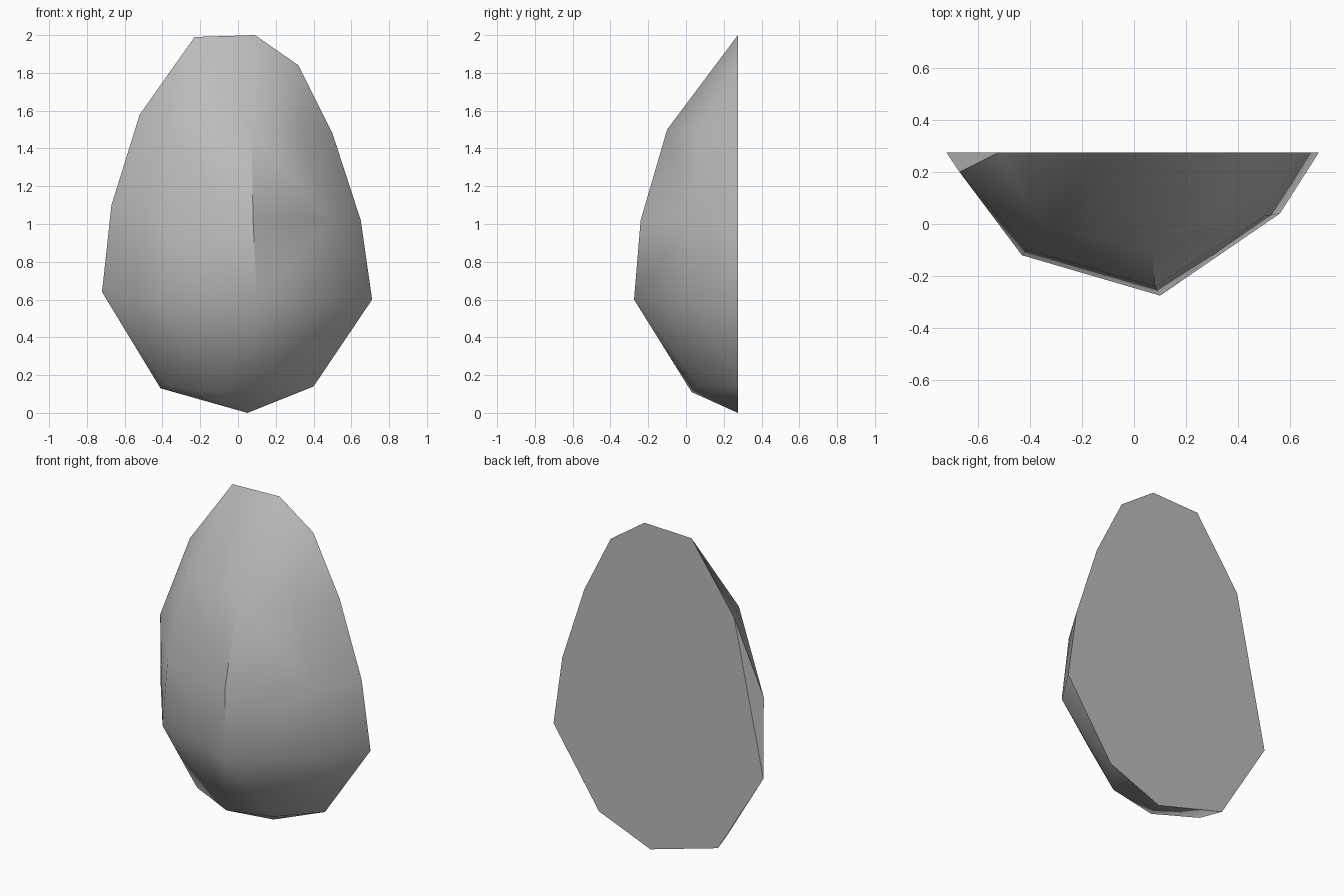
import bpy, bmesh

if "Cube" in bpy.data.objects:
    bpy.data.objects.remove(bpy.data.objects["Cube"])

BACK = 0.275  # flat rear plane

# rim of the flat back (x, z)
rim = [(-0.23, 1.99), (0.09, 2.0), (0.32, 1.84), (0.50, 1.48), (0.65, 1.02),
       (0.71, 0.60), (0.40, 0.14), (0.05, 0.0), (-0.41, 0.13), (-0.72, 0.64),
       (-0.52, 1.58)]

# bulging front corners (x, y, z)
front = [(0.07, -0.10, 1.50), (-0.36, 0.0, 1.50), (0.34, 0.07, 1.48),
         (0.08, -0.24, 1.02), (-0.41, -0.10, 1.0), (0.50, 0.03, 1.02),
         (-0.67, 0.20, 1.10), (0.10, -0.275, 0.60), (-0.43, -0.12, 0.60),
         (0.56, 0.04, 0.60), (-0.10, 0.03, 0.11), (0.20, 0.06, 0.14),
         (-0.37, 0.13, 0.14)]

# stone: convex block through all corners
bm = bmesh.new()
for x, z in rim:
    bm.verts.new((x, BACK, z))
for p in front:
    bm.verts.new(p)
res = bmesh.ops.convex_hull(bm, input=bm.verts[:])
loose = [v for v in bm.verts if not v.link_faces]
bmesh.ops.delete(bm, geom=loose, context='VERTS')
bmesh.ops.dissolve_limit(bm, angle_limit=0.02, verts=bm.verts[:], edges=bm.edges[:])
bmesh.ops.recalc_face_normals(bm, faces=bm.faces[:])

mesh = bpy.data.meshes.new("stone_half")
bm.to_mesh(mesh)
bm.free()
stone = bpy.data.objects.new("stone_half", mesh)
bpy.context.collection.objects.link(stone)

# plain grey stone
mat = bpy.data.materials.new("stone_grey")
mat.diffuse_color = (0.5, 0.5, 0.5, 1)
mat.use_nodes = True
mat.node_tree.nodes["Principled BSDF"].inputs["Base Color"].default_value = mat.diffuse_color
mesh.materials.append(mat)

# soft facets, sharp rim
bpy.context.view_layer.objects.active = stone
stone.select_set(True)
bpy.ops.object.shade_smooth_by_angle(angle=0.75)
